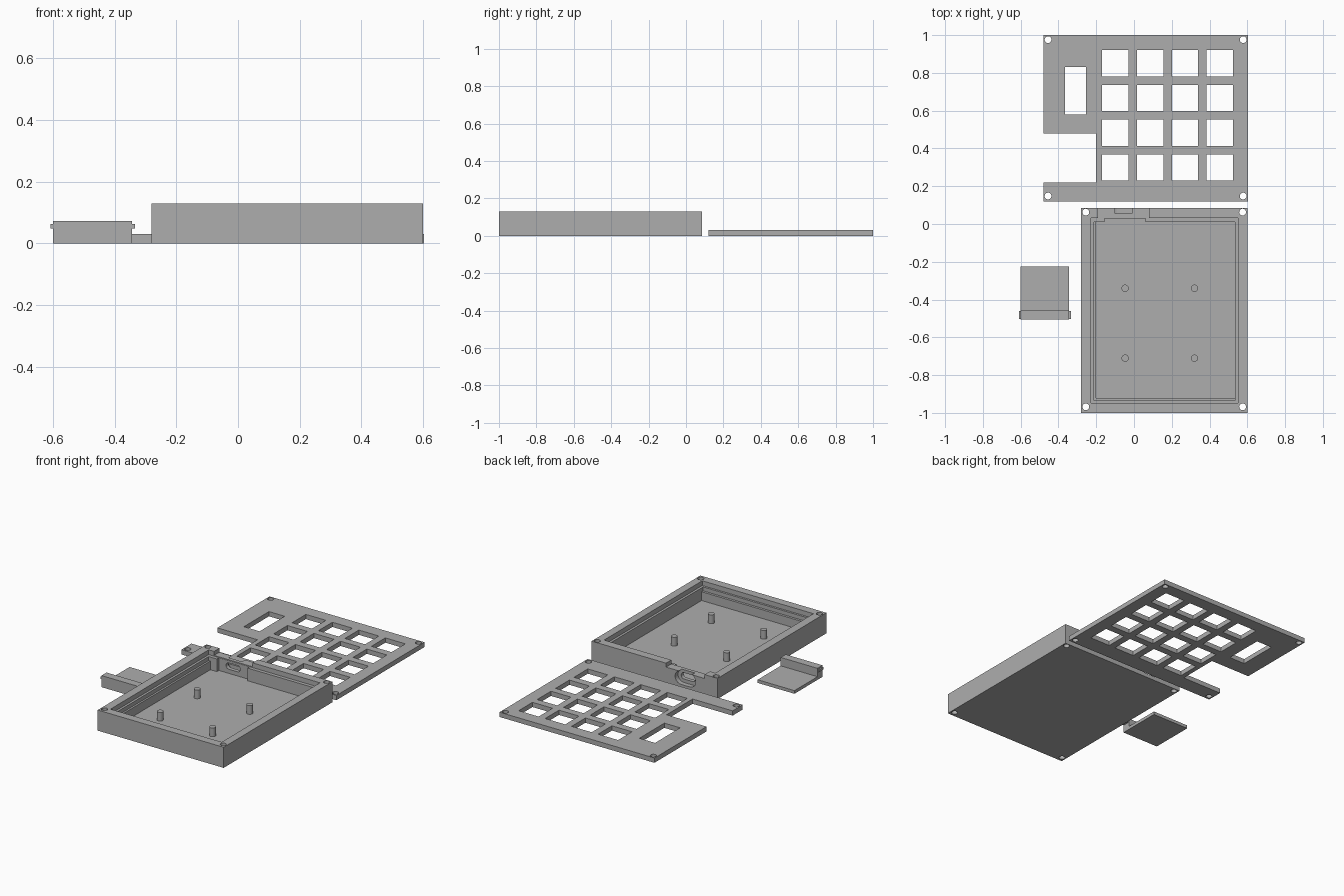
import bpy, bmesh
from mathutils import Matrix, Vector

cube = bpy.data.objects.get("Cube")
if cube:
    bpy.data.objects.remove(cube, do_unlink=True)

grey = bpy.data.materials.new("plain grey")
grey.use_nodes = True
colour = (0.42, 0.42, 0.42, 1)
grey.diffuse_color = colour
grey.node_tree.nodes["Principled BSDF"].inputs["Base Color"].default_value = colour


def finish(name, bm):
    bmesh.ops.recalc_face_normals(bm, faces=bm.faces)
    mesh = bpy.data.meshes.new(name)
    bm.to_mesh(mesh)
    bm.free()
    mesh.materials.append(grey)
    obj = bpy.data.objects.new(name, mesh)
    bpy.context.collection.objects.link(obj)
    return obj


def box(name, x, y, z):
    """Box from three (low, high) ranges."""
    bm = bmesh.new()
    bmesh.ops.create_cube(bm, size=1)
    size = [r[1] - r[0] for r in (x, y, z)]
    mid = [(r[0] + r[1]) / 2 for r in (x, y, z)]
    bm.transform(Matrix.Translation(mid) @ Matrix.Diagonal((*size, 1)))
    return finish(name, bm)


def rod(name, x, y, z, radius, sides=24):
    """Upright cylinder spanning the z range."""
    bm = bmesh.new()
    bmesh.ops.create_cone(bm, cap_ends=True, segments=sides, radius1=radius, radius2=radius,
                          depth=z[1] - z[0],
                          matrix=Matrix.Translation((x, y, sum(z) / 2)))
    obj = finish(name, bm)
    for p in obj.data.polygons:
        p.use_smooth = abs(p.normal.z) < 0.5
    obj.data.set_sharp_from_angle(angle=0.6)
    return obj


def slot(x, z, half_flat, radius, y):
    """Rounded slot cutter running along y."""
    bm = bmesh.new()
    bmesh.ops.create_circle(bm, cap_ends=True, segments=32, radius=radius,
                            matrix=Matrix.Rotation(1.5708, 4, 'X'))
    for v in bm.verts:
        side = 0 if abs(v.co.x) < 1e-4 else (1 if v.co.x > 0 else -1)
        v.co += Vector((x + side * half_flat, y[0], z))
    out = bmesh.ops.extrude_face_region(bm, geom=bm.faces[:])
    moved = [g for g in out["geom"] if isinstance(g, bmesh.types.BMVert)]
    bmesh.ops.translate(bm, verts=moved, vec=(0, y[1] - y[0], 0))
    return finish("slot_cutter", bm)


def cut(target, cutter):
    cutter.hide_render = True
    mod = target.modifiers.new("cut", 'BOOLEAN')
    mod.operation = 'DIFFERENCE'
    mod.solver = 'EXACT'
    mod.object = cutter
    bpy.context.view_layer.objects.active = target
    bpy.ops.object.modifier_apply(modifier=mod.name)
    bpy.data.objects.remove(cutter, do_unlink=True)


def cut_box(target, x, y, z):
    cut(target, box("box_cutter", x, y, z))


def screw_holes(target, xs, ys):
    for x in xs:
        for y in ys:
            cut(target, rod("hole_cutter", x, y, (-0.1, 0.3), 0.018))


# Key plate with side notch, display window and a grid of key openings
through = (-0.1, 0.2)
plate = box("key_plate", (-0.48, 0.603), (0.12, 1.0), (0, 0.03))
cut_box(plate, (-0.6, -0.2), (0.22, 0.48), through)
cut_box(plate, (-0.365, -0.255), (0.58, 0.83), through)
for col in range(4):
    for row in range(4):
        x, y = -0.17 + 0.185 * col, 0.23 + 0.184 * row
        cut_box(plate, (x, x + 0.14), (y, y + 0.138), through)
screw_holes(plate, (-0.455, 0.578), (0.148, 0.976))

# Case tray with a stepped cavity
case = box("case_tray", (-0.28, 0.6), (-1.0, 0.085), (0, 0.13))
cut_box(case, (-0.2, 0.535), (-0.92, 0.01), (0.02, 0.3))
cut_box(case, (-0.212, 0.535), (-0.935, 0.01), (0.075, 0.3))
cut_box(case, (-0.227, 0.55), (-0.948, 0.032), (0.1, 0.3))

# Connector space in the rear wall: inner gap, top notch, port and its recess
cut_box(case, (-0.155, 0.06), (-0.1, 0.03), (0.02, 0.3))
cut_box(case, (-0.19, 0.08), (0.02, 0.2), (0.105, 0.3))
cut(case, slot(-0.055, 0.066, 0.03, 0.042, (0.055, 0.2)))
cut(case, slot(-0.055, 0.066, 0.03, 0.02, (-0.05, 0.2)))
screw_holes(case, (-0.255, 0.575), (-0.968, 0.063))

# Board support posts
for i, x in enumerate((-0.047, 0.32)):
    for j, y in enumerate((-0.71, -0.34)):
        rod(f"support_post_{i}_{j}", x, y, (0.015, 0.075), 0.019)

# Sliding cover: base, upright lip and side catches
box("cover_base", (-0.6, -0.343), (-0.48, -0.225), (0, 0.02))
box("cover_lip", (-0.6, -0.343), (-0.505, -0.455), (0, 0.073))
for name, x in (("right", (-0.608, -0.59)), ("left", (-0.353, -0.334))):
    box(f"cover_catch_{name}", x, (-0.504, -0.46), (0.049, 0.063))
